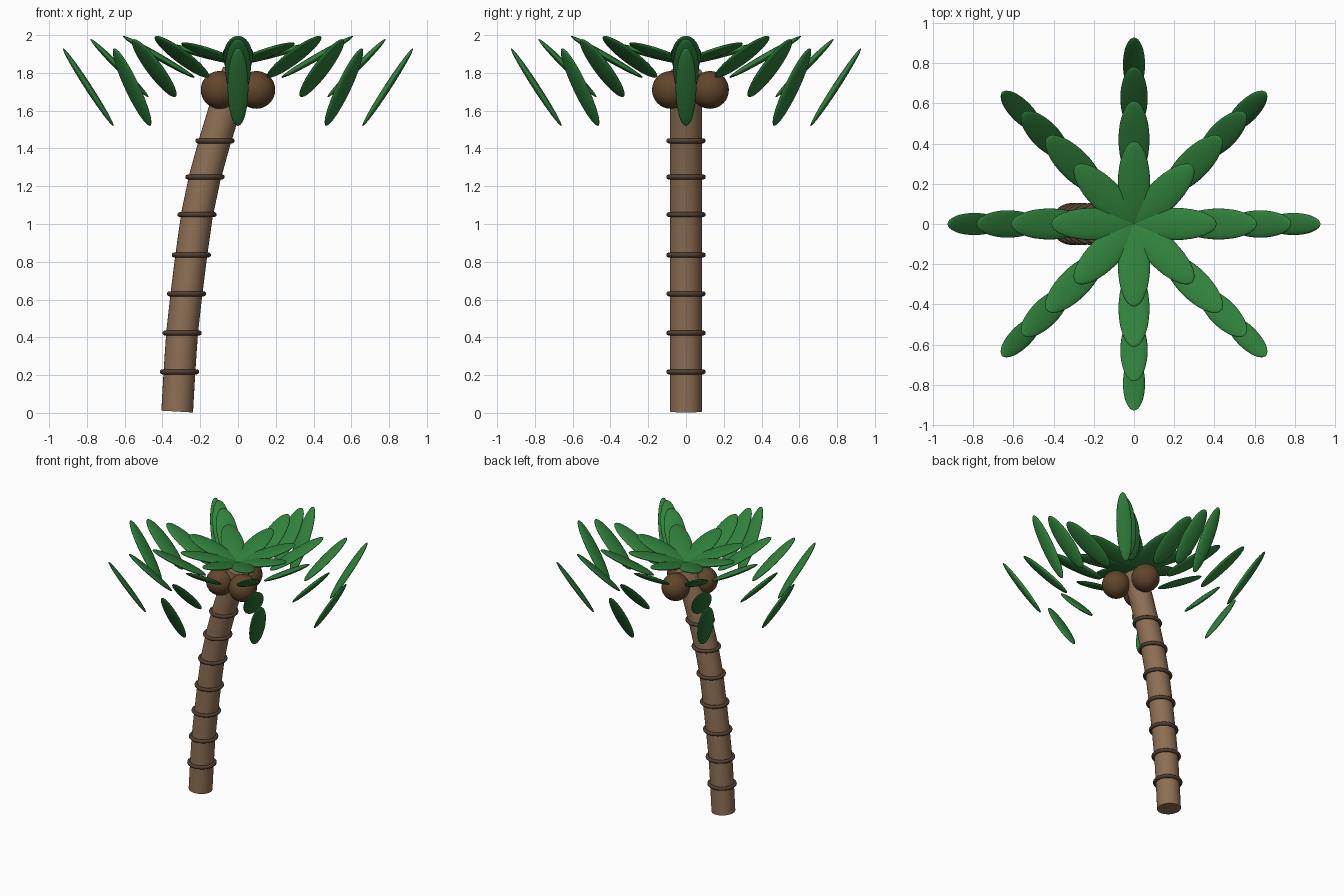
import bpy, bmesh, math
from mathutils import Matrix, Vector

if "Cube" in bpy.data.objects:
    bpy.data.objects.remove(bpy.data.objects["Cube"])


def material(name, color):
    m = bpy.data.materials.new(name)
    m.diffuse_color = (*color, 1)
    m.use_nodes = True
    m.node_tree.nodes["Principled BSDF"].inputs["Base Color"].default_value = m.diffuse_color
    return m


BARK = material("bark", (0.27, 0.16, 0.09))
RING = material("dark_bark", (0.085, 0.05, 0.03))
SHELL = material("coconut_shell", (0.12, 0.06, 0.025))
LEAF = material("leaf_green", (0.03, 0.22, 0.045))


def finish(name, bm, mat):
    me = bpy.data.meshes.new(name)
    bm.to_mesh(me)
    bm.free()
    me.materials.append(mat)
    for p in me.polygons:
        p.use_smooth = True
    ob = bpy.data.objects.new(name, me)
    bpy.context.collection.objects.link(ob)
    return ob


# Leaning trunk: circles swept square to a curved path of (x, z) points
PATH = [(-0.322, 0.007), (-0.31, 0.217), (-0.296, 0.423), (-0.273, 0.63),
        (-0.247, 0.836), (-0.217, 1.05), (-0.175, 1.249), (-0.122, 1.44),
        (-0.067, 1.62), (0.0, 1.805)]
SIDES, RADIUS = 32, 0.084
bm = bmesh.new()
loops = []
for i, (x, z) in enumerate(PATH):
    a, b = PATH[max(i - 1, 0)], PATH[min(i + 1, len(PATH) - 1)]
    t = Vector((b[0] - a[0], 0, b[1] - a[1])).normalized()
    side = Vector((t.z, 0, -t.x))
    loops.append([bm.verts.new(Vector((x, 0, z)) + RADIUS * (
        side * math.cos(k * math.tau / SIDES) + Vector((0, math.sin(k * math.tau / SIDES), 0))))
        for k in range(SIDES)])
for lo, hi in zip(loops, loops[1:]):
    for k in range(SIDES):
        n = (k + 1) % SIDES
        bm.faces.new((lo[k], lo[n], hi[n], hi[k]))
bm.faces.new(loops[0][::-1])
bm.faces.new(loops[-1])
trunk = finish("trunk", bm, BARK)
bpy.context.view_layer.objects.active = trunk
trunk.select_set(True)
bpy.ops.object.shade_smooth_by_angle(angle=math.radians(40))

# Level growth rings around the trunk
for i, (x, z) in enumerate(PATH[1:8]):
    bpy.ops.mesh.primitive_torus_add(location=(x, 0, z), major_radius=0.091,
                                     minor_radius=0.013, major_segments=40, minor_segments=12)
    ring = bpy.context.object
    ring.name = f"trunk_ring_{i + 1}"
    ring.data.materials.append(RING)
    bpy.ops.object.shade_smooth()

# Three coconuts under the crown
for i, (x, y) in enumerate([(-0.097, -0.08), (0.097, -0.08), (0, 0.127)]):
    bm = bmesh.new()
    bmesh.ops.create_uvsphere(bm, u_segments=32, v_segments=16, radius=0.1,
                              matrix=Matrix.Translation((x, y, 1.71)))
    finish(f"coconut_{i + 1}", bm, SHELL)

# Eight fronds, each four flattened leaflets: (distance, height, tilt, length, width)
LEAFLETS = [(0.203, 1.903, 15, 0.215, 0.08), (0.42, 1.885, 30, 0.22, 0.077),
            (0.627, 1.825, 45, 0.217, 0.068), (0.793, 1.725, 57, 0.245, 0.055)]
for i in range(8):
    bm = bmesh.new()
    for r, z, tilt, length, width in LEAFLETS:
        m = (Matrix.Rotation(i * math.tau / 8, 4, 'Z') @ Matrix.Translation((r, 0, z))
             @ Matrix.Rotation(-math.radians(tilt), 4, 'Y')
             @ Matrix.Diagonal((length, width, 0.018, 1)))
        bmesh.ops.create_uvsphere(bm, u_segments=32, v_segments=16, radius=1, matrix=m)
    finish(f"frond_{i + 1}", bm, LEAF)
